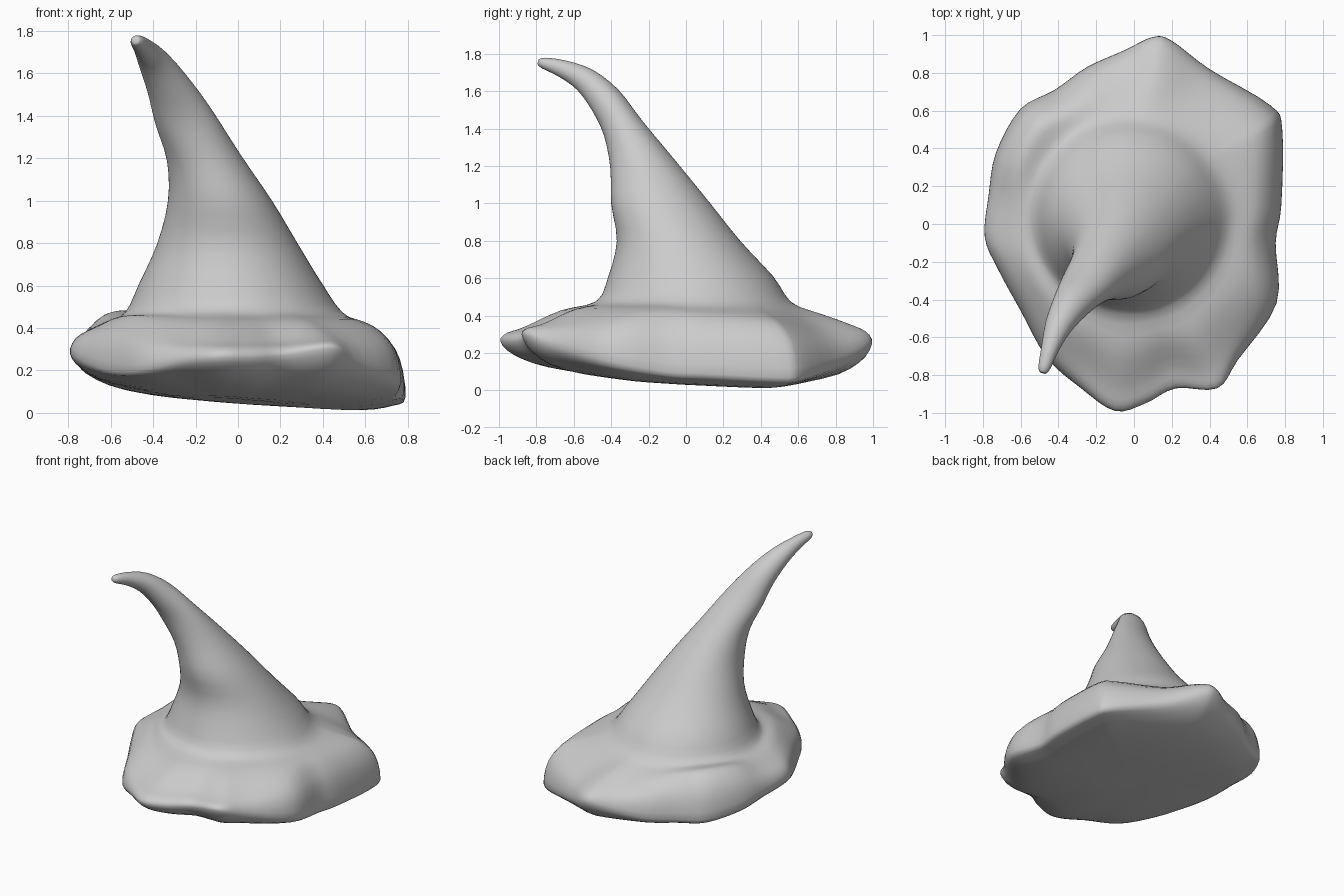
import bpy, bmesh, math
from mathutils import Vector

if "Cube" in bpy.data.objects:
    bpy.data.objects.remove(bpy.data.objects["Cube"])

# Brim outline, counter-clockwise: x, y, rim height, height of the rolled ridge
RIM = [(.78, .1, .09, .39), (.785, .5, .07, .37), (.72, .63, .08, .35), (.4, .82, .15, .33),
       (.2, .97, .23, .36), (.1, .99, .25, .36), (-.05, .92, .21, .36), (-.25, .83, .18, .40),
       (-.42, .71, .17, .44), (-.6, .61, .18, .48), (-.73, .38, .22, .47), (-.77, .15, .26, .42),
       (-.79, -.07, .28, .40), (-.72, -.24, .24, .42), (-.6, -.46, .2, .42), (-.46, -.71, .2, .38),
       (-.28, -.87, .24, .35), (-.1, -.99, .26, .34), (.06, -.95, .26, .34), (.22, -.87, .27, .34),
       (.44, -.87, .30, .36), (.55, -.72, .24, .37), (.755, -.42, .16, .39), (.75, -.1, .1, .40)]

# Bent cone sections: centre x, y, z, radius x, radius y, how far the section tilts with the path
CONE = [(-.02, .04, .47, .51, .52, 0), (-.035, .025, .61, .43, .44, 0), (-.05, -.04, .8, .33, .33, 0),
        (-.085, -.135, 1.0, .245, .265, 0), (-.16, -.225, 1.2, .175, .18, .2),
        (-.26, -.335, 1.4, .135, .11, .7), (-.335, -.43, 1.55, .1, .09, 1),
        (-.40, -.54, 1.66, .072, .068, 1), (-.445, -.66, 1.72, .047, .047, 1),
        (-.475, -.76, 1.75, .032, .030, 1), (-.483, -.788, 1.755, .016, .016, 1)]


def smooth_path(pts, steps, closed):
    """Catmull-Rom resampling of a list of vectors."""
    n = len(pts)
    get = (lambda i: pts[i % n]) if closed else (lambda i: pts[max(0, min(n - 1, i))])
    out = []
    for i in range(n if closed else n - 1):
        a, b, c, d = (get(i + k) for k in (-1, 0, 1, 2))
        for s in range(steps):
            t = s / steps
            out.append(.5 * (2 * b + (c - a) * t + (2 * a - 5 * b + 4 * c - d) * t * t
                             + (3 * b - a - 3 * c + d) * t ** 3))
    return out if closed else out + [pts[-1].copy()]


def cone_point(k, ang):
    cx, cy, cz, rx, ry, tilt = CONE[k]
    lo, hi = CONE[max(0, k - 1)], CONE[min(len(CONE) - 1, k + 1)]
    tangent = (Vector(hi[:3]) - Vector(lo[:3])).normalized()
    normal = Vector((0, 0, 1)).lerp(tangent, tilt).normalized()
    v = normal.cross(Vector((1, 0, 0))).normalized()
    u = v.cross(normal)
    return Vector((cx, cy, cz)) + u * rx * math.cos(ang) + v * ry * math.sin(ang)


def floor_height(x, y):
    return .055 - .07 * x - .04 * y


def column(p):
    """One profile from the underside, round the rim, up to the tip."""
    x, y, rim, ridge = p
    ang = math.atan2(y, x)

    def under(f, mix):
        fl = floor_height(x * f, y * f)
        return Vector((x * f, y * f, fl + (rim - fl) * mix))

    base = cone_point(0, ang)
    top = Vector((x * .86, y * .86, ridge))
    # the front of the brim swells up towards the cone
    mid = base.lerp(top, .5) + Vector((0, 0, .03 * max(0, -math.sin(ang))))
    pts = [under(.05, 0), under(.4, .02), under(.75, .22), under(.93, .58),
           Vector((x, y, rim)), Vector((x * .965, y * .965, rim + (ridge - rim) * .6)), top, mid]
    pts += [cone_point(k, ang) for k in range(len(CONE))]
    return smooth_path(pts, 3, False)


# Hat body: profiles lofted around the outline
outline = smooth_path([Vector(p) for p in RIM], 4, True)
bm = bmesh.new()
grid = []
for p in outline:
    grid.append([bm.verts.new((q.x, q.y, max(0, q.z))) for q in column(p)])
n = len(grid)
for i in range(n):
    a, b = grid[i], grid[(i + 1) % n]
    for j in range(len(a) - 1):
        bm.faces.new((a[j], b[j], b[j + 1], a[j + 1]))

# Close the underside and the tip
bm.faces.new([c[0] for c in reversed(grid)])
bm.faces.new([c[-1] for c in grid])
bmesh.ops.recalc_face_normals(bm, faces=bm.faces)

# Soften the brim and the join to the cone
brim = [c[j] for c in grid for j in range(16, 28)]
for _ in range(3):
    bmesh.ops.smooth_vert(bm, verts=brim, factor=.5, use_axis_x=False, use_axis_y=False, use_axis_z=True)
for f in bm.faces:
    f.smooth = True

mesh = bpy.data.meshes.new("pointed_hat")
bm.to_mesh(mesh)
bm.free()
hat = bpy.data.objects.new("pointed_hat", mesh)
bpy.context.collection.objects.link(hat)
